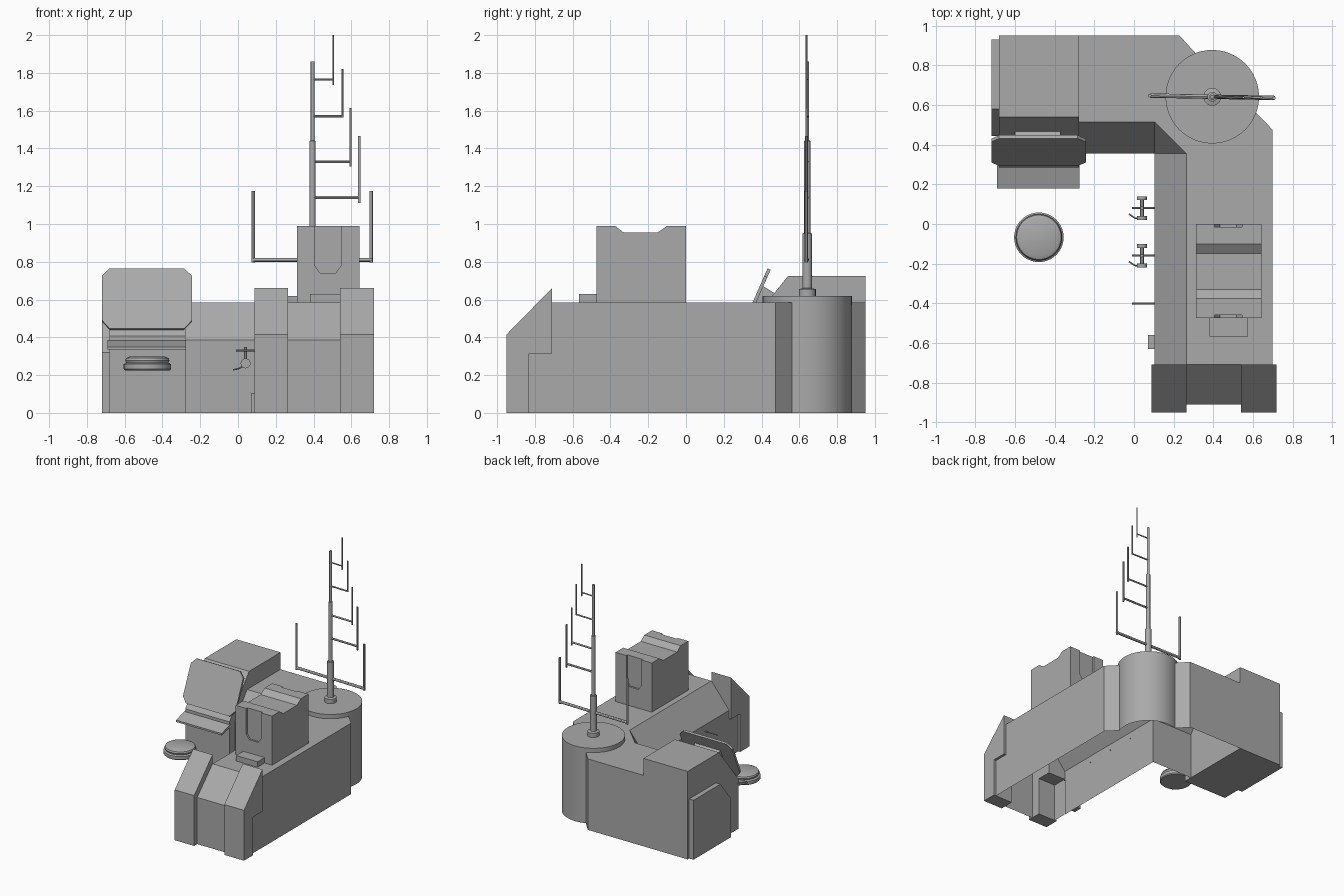
import bpy, bmesh, math
from mathutils import Vector

if "Cube" in bpy.data.objects:
    bpy.data.objects.remove(bpy.data.objects["Cube"])

grey = bpy.data.materials.new("plain_grey")
grey.diffuse_color = (0.4, 0.4, 0.4, 1)
grey.use_nodes = True
grey.node_tree.nodes["Principled BSDF"].inputs["Base Color"].default_value = grey.diffuse_color


def finish(name, bm):
    bmesh.ops.remove_doubles(bm, verts=bm.verts, dist=0.0002)
    bmesh.ops.recalc_face_normals(bm, faces=bm.faces)
    me = bpy.data.meshes.new(name)
    bm.to_mesh(me)
    bm.free()
    me.materials.append(grey)
    ob = bpy.data.objects.new(name, me)
    bpy.context.collection.objects.link(ob)
    return ob


def extrude(name, pts, vec):
    """Solid made by sweeping a flat outline along a vector."""
    bm = bmesh.new()
    a = [bm.verts.new(p) for p in pts]
    b = [bm.verts.new(Vector(p) + Vector(vec)) for p in pts]
    bm.faces.new(a)
    bm.faces.new(b[::-1])
    for i in range(len(a)):
        bm.faces.new((a[i - 1], b[i - 1], b[i], a[i]))
    return finish(name, bm)


def side_profile(name, yz, x0, x1):
    return extrude(name, [(x0, y, z) for y, z in yz], (x1 - x0, 0, 0))


def box(name, x0, x1, y0, y1, z0, z1):
    return side_profile(name, [(y0, z0), (y1, z0), (y1, z1), (y0, z1)], x0, x1)


def rod(name, a, b, r, seg=12):
    a, b = Vector(a), Vector(b)
    bm = bmesh.new()
    m = (b - a).to_track_quat("Z", "Y").to_matrix().to_4x4()
    m.translation = (a + b) / 2
    bmesh.ops.create_cone(bm, cap_ends=True, segments=seg, radius1=r, radius2=r,
                          depth=(b - a).length, matrix=m)
    return finish(name, bm)


def lathe(name, prof, x, y, seg=40):
    bm = bmesh.new()
    vs = [bm.verts.new((x + r, y, z)) for r, z in prof]
    es = [bm.edges.new(p) for p in zip(vs, vs[1:])]
    bmesh.ops.spin(bm, geom=vs + es, cent=(x, y, 0), axis=(0, 0, 1), angle=2 * math.pi, steps=seg)
    return finish(name, bm)


CX, CY, R = 0.395, 0.642, 0.236
TOP, SHELF = 0.585, 0.385

# L-shaped counter: open below, sloped inner side, rounded outer corner
outer = [(0.70, -0.71), (0.70, 0.475)]
for i in range(17):
    a = math.radians(-20 + 131 * i / 16)
    outer.append((CX + R * math.cos(a), CY + R * math.sin(a)))
outer += [(0.23, 0.95), (-0.28, 0.95)]
bm = bmesh.new()


def face(*pts):
    bm.faces.new([bm.verts.new(p) for p in pts])


for (ax, ay), (bx, by) in zip(outer, outer[1:]):
    face((ax, ay, 0), (bx, by, 0), (bx, by, TOP), (ax, ay, TOP))
face(*[(x, y, TOP) for x, y in outer + [(-0.28, 0.515), (0.104, 0.515), (0.265, 0.355), (0.265, -0.71)]])
low = [(-0.28, 0.355, SHELF), (0.104, 0.355, SHELF), (0.104, -0.71, SHELF)]
high = [(-0.28, 0.515, TOP), (0.104, 0.515, TOP), (0.265, 0.355, TOP), (0.265, -0.71, TOP)]
face(low[0], low[1], high[1], high[0])
face(low[1], high[2], high[1])
face(low[1], low[2], high[3], high[2])
for a, b in zip(low, low[1:]):
    face((a[0], a[1], 0), (b[0], b[1], 0), b, a)
finish("counter", bm)

# Sloped front end between and behind the two posts
bm = bmesh.new()
x0, x1 = 0.106, 0.699
prof = [(-0.71, TOP), (-0.91, SHELF), (-0.91, 0)]
for (ya, za), (yb, zb) in zip(prof, prof[1:]):
    face((x0, ya, za), (x1, ya, za), (x1, yb, zb), (x0, yb, zb))
for x in (x0, x1):
    face((x, -0.71, 0), (x, -0.71, TOP), (x, -0.91, SHELF), (x, -0.91, 0))
finish("front_end", bm)
post = [(-0.95, 0), (-0.83, 0), (-0.83, 0.315), (-0.71, 0.315), (-0.71, 0.66), (-0.95, 0.415)]
side_profile("left_post", post, 0.088, 0.265)
side_profile("right_post", post, 0.54, 0.72)
box("wall_box", 0.07, 0.106, -0.63, -0.56, 0, 0.105)

# Round corner top
lathe("corner_disk", [(R, 0.57), (R, 0.62), (0, 0.62)], CX, CY, 48)

# Console, end bracket, screen and keyboard
side_profile("console", [(0.95, 0), (0.95, 0.725), (0.54, 0.725), (0.285, 0.406), (0.285, 0)], -0.68, -0.277)
side_profile("end_bracket", [(0.93, 0), (0.93, 0.49), (0.58, 0.49), (0.444, 0.32), (0.444, 0)], -0.72, -0.675)
octagon = [(-0.72, 0.49), (-0.68, 0.447), (-0.285, 0.447), (-0.243, 0.49),
           (-0.243, 0.725), (-0.285, 0.765), (-0.68, 0.765), (-0.72, 0.725)]
extrude("screen", [(x, 0.292 + 0.44 * (z - 0.447), z) for x, z in octagon], (0, 0.016, -0.007))
side_profile("screen_mount", [(0.33, 0.52), (0.41, 0.67), (0.475, 0.63), (0.475, 0.56)], -0.6, -0.37)
side_profile("keyboard", [(0.18, 0.335), (0.18, 0.35), (0.295, 0.385), (0.295, 0.36)], -0.69, -0.275)

# Tower with a notched top and a slot on the front and back
tower = side_profile("tower", [(-0.475, 0.58), (-0.475, 0.99), (-0.375, 0.99), (-0.33, 0.955),
                               (-0.15, 0.955), (-0.10, 0.99), (0, 0.99), (0, 0.58)], 0.312, 0.643)
slot = [(0.407, 1.05), (0.407, 0.78), (0.435, 0.74), (0.517, 0.74), (0.545, 0.78), (0.545, 1.05)]
for y in (-0.49, -0.015):
    cutter = extrude("slot_cutter", [(x, y, z) for x, z in slot], (0, 0.03, 0))
    cutter.hide_render = True
    cutter.hide_set(True)
    mod = tower.modifiers.new("slot", "BOOLEAN")
    mod.object = cutter
    mod.operation = "DIFFERENCE"
    mod.solver = "EXACT"
box("tray", 0.38, 0.575, -0.567, -0.47, 0.58, 0.63)

# Mast with stepped tube
lathe("mast", [(0.045, 0.61), (0.045, 0.655), (0.025, 0.66), (0.025, 0.95), (0.016, 0.952),
               (0.016, 1.44), (0.010, 1.442), (0.010, 1.86), (0, 1.86)], CX, CY, 20)
rod("cross_bar", (0.08, 0.648, 0.81), (0.71, 0.636, 0.81), 0.011)
for x, y in ((0.08, 0.648), (0.705, 0.636)):
    rod("aerial", (x, y, 0.795), (x, y, 1.175), 0.009)
for x, z, z0, z1, r in ((0.642, 1.14, 1.11, 1.465, 0.008), (0.596, 1.33, 1.305, 1.615, 0.007),
                        (0.553, 1.57, 1.565, 1.82, 0.006), (0.504, 1.765, 1.735, 2.0, 0.005)):
    rod("mast_arm", (CX, CY, z), (x, 0.638, z), r)
    rod("aerial", (x, 0.638, z0), (x, 0.638, z1), r * 0.85)

# Round stool seat
lathe("stool_seat", [(0, 0.225), (0.118, 0.225), (0.125, 0.232), (0.125, 0.258), (0.112, 0.265),
                     (0.117, 0.278), (0.112, 0.29), (0.095, 0.298), (0, 0.298)], -0.48, -0.067)

# Fittings on the inner wall
for y in (0.08, -0.16):
    rod("fitting_axle", (0.04, y - 0.05, 0.262), (0.04, y + 0.05, 0.262), 0.01)
    for s in (-1, 1):
        rod("fitting_knob", (0.04, y + s * 0.04, 0.262), (0.04, y + s * 0.06, 0.262), 0.026, 20)
    rod("fitting_stem", (0.04, y, 0.262), (0.04, y, 0.35), 0.008)
    path = [(0.03, y - 0.05, 0.25), (0.005, y - 0.05, 0.235), (-0.025, y - 0.03, 0.228)]
    for a, b in zip(path, path[1:]):
        rod("fitting_handle", a, b, 0.004, 8)
for y in (0.08, -0.16, -0.4):
    rod("wall_peg", (-0.01, y, 0.33), (0.11, y, 0.33), 0.005, 8)

# Smooth curved parts, keep edges sharp
bpy.ops.object.select_all(action="DESELECT")
for ob in bpy.context.collection.objects:
    if not ob.hide_render:
        ob.select_set(True)
        bpy.context.view_layer.objects.active = ob
bpy.ops.object.shade_smooth_by_angle(angle=math.radians(30))
